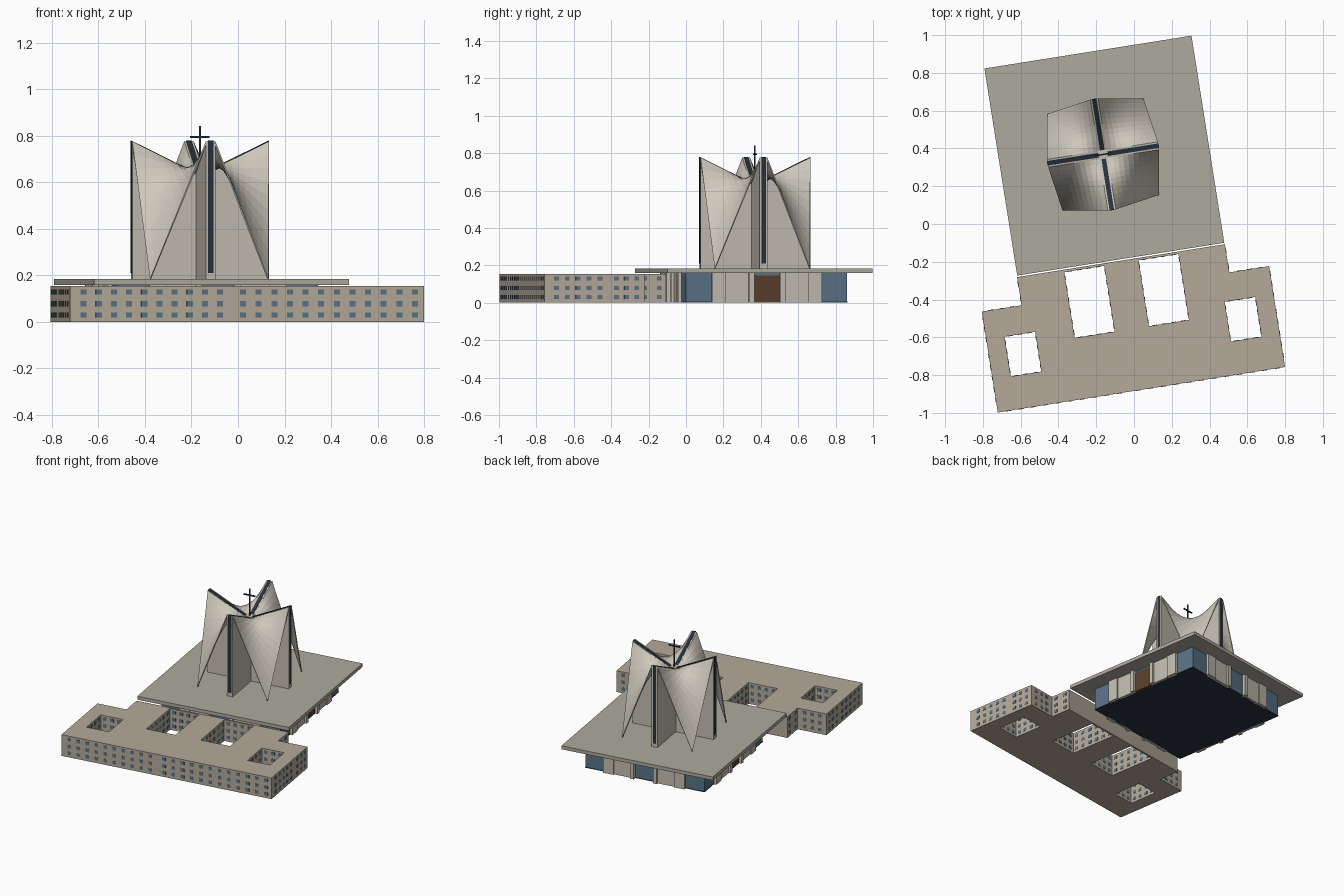
import bpy, bmesh, math
from mathutils import Matrix, Vector

if "Cube" in bpy.data.objects:
    bpy.data.objects.remove(bpy.data.objects["Cube"])

ANG = math.radians(9)
SITE = Matrix.Translation((-0.157, 0.362, 0)) @ Matrix.Rotation(ANG, 4, 'Z')
TOWER = Matrix.Translation((-0.164, 0.368, 0)) @ Matrix.Rotation(ANG, 4, 'Z')


def mat(name, r, g, b):
    m = bpy.data.materials.new(name)
    m.diffuse_color = (r, g, b, 1)
    m.use_nodes = True
    m.node_tree.nodes["Principled BSDF"].inputs["Base Color"].default_value = m.diffuse_color
    return m


CONCRETE = mat("concrete", 0.55, 0.51, 0.44)
SHELL = mat("shell_stone", 0.62, 0.58, 0.50)
ROOF = mat("roof_grey", 0.42, 0.40, 0.34)
ANNEX = mat("annex_beige", 0.46, 0.40, 0.32)
WINDOW = mat("window_blue", 0.10, 0.17, 0.24)
DARK = mat("dark_glass", 0.02, 0.03, 0.045)
DOOR = mat("door_brown", 0.10, 0.05, 0.025)


def finish(name, bm, material, frame):
    bmesh.ops.recalc_face_normals(bm, faces=bm.faces)
    me = bpy.data.meshes.new(name)
    bm.to_mesh(me)
    bm.free()
    me.materials.append(material)
    ob = bpy.data.objects.new(name, me)
    ob.matrix_world = frame
    bpy.context.collection.objects.link(ob)
    return ob


def add_box(bm, x0, x1, y0, y1, z0, z1, turn=0):
    m = (Matrix.Rotation(turn * math.pi / 2, 4, 'Z')
         @ Matrix.Translation(((x0 + x1) / 2, (y0 + y1) / 2, (z0 + z1) / 2))
         @ Matrix.Diagonal((x1 - x0, y1 - y0, z1 - z0, 1)))
    bmesh.ops.create_cube(bm, size=1, matrix=m)


def boxes(name, items, material, frame=SITE):
    bm = bmesh.new()
    for it in items:
        add_box(bm, *it)
    return finish(name, bm, material, frame)


def rect(x0, x1, y0, y1):
    return [(x0, y0), (x1, y0), (x1, y1), (x0, y1)]


# Annex: outline with four courtyards, filled and extruded
H = 0.154
outline = [(-.77, -1.255), (.77, -1.255), (.77, -.714), (.557, -.714),
           (.557, -.563), (-.557, -.563), (-.557, -.714), (-.77, -.714)]
courts = [(-.672, -.508, -1.077, -.864), (-.306, -.092, -.929, -.576),
          (.092, .306, -.929, -.576), (.508, .672, -1.077, -.864)]
bm = bmesh.new()
for loop in [outline] + [rect(*c) for c in courts]:
    vs = [bm.verts.new((x, y, 0)) for x, y in loop]
    for i, v in enumerate(vs):
        bm.edges.new((v, vs[(i + 1) % len(vs)]))
bmesh.ops.triangle_fill(bm, edges=bm.edges[:], use_beauty=True)
bmesh.ops.dissolve_limit(bm, angle_limit=0.01, verts=bm.verts[:], edges=bm.edges[:])
ext = bmesh.ops.extrude_face_region(bm, geom=bm.faces[:], use_keep_orig=True)
bmesh.ops.translate(bm, vec=(0, 0, H),
                    verts=[g for g in ext["geom"] if isinstance(g, bmesh.types.BMVert)])
finish("annex", bm, ANNEX, SITE)

# Annex windows: three rows of thin panes on every wall
panes = []


def row(axis, pos, lo, hi, n):
    for i in range(n):
        c = lo + (hi - lo) * i / max(n - 1, 1)
        for z in (.030, .078, .129):
            a, b = (c - .013, c + .013), (pos - .002, pos + .002)
            panes.append((*a, *b, z - .011, z + .011) if axis == 'x'
                         else (*b, *a, z - .011, z + .011))


row('x', -1.255, -.712, -.118, 10)
row('x', -1.255, -.018, .73, 12)
for s in (-1, 1):
    row('y', s * .77, -1.19, -.955, 5)
    row('y', s * .77, -.865, -.755, 3)
    row('y', s * .557, -.68, -.60, 2)
    row('x', -.714, s * .61, s * .72, 3)
for x0, x1, y0, y1 in courts:
    nx, ny = (4, 6) if y1 - y0 > .3 else (3, 4)
    for y in (y0, y1):
        row('x', y, x0 + .03, x1 - .03, nx)
    for x in (x0, x1):
        row('y', x, y0 + .03, y1 - .03, ny)
boxes("annex_windows", panes, WINDOW)

# Main hall: glazed core, floor plate, stone panels, doors, flat roof
boxes("hall_glazing", [(-.437, .437, -.437, .437, .004, .16)], WINDOW)
boxes("hall_floor", [(-.438, .438, -.438, .438, 0, .006)], DARK)
panels = []
for k in range(4):
    for s in (-1, 1):
        for lo, hi, out in ((.07, .098, .462), (.098, .222, .448), (.222, .298, .457)):
            y0, y1 = sorted((s * lo, s * hi))
            panels.append((.43, out, y0, y1, 0, .16, k))
boxes("hall_panels", panels, CONCRETE)
boxes("hall_doors", [(.43, .443, -.07, .07, 0, .145, k) for k in (0, 2)], DOOR)
boxes("hall_roof", [(-.555, .555, -.555, .555, .159, .184)], ROOF)

# Tower: cross-shaped walls whose tops slope down to the centre
W, ARM, FOOT, TOP, MID, BASE = .021, .297, .258, .776, .63, .184


def arm_prism(name, profile, half, material):
    bm = bmesh.new()
    for k in range(4):
        rot = Matrix.Rotation(k * math.pi / 2, 4, 'Z')
        a, b = ([bm.verts.new(rot @ Vector((r, s * half, z))) for r, z in profile]
                for s in (-1, 1))
        bm.faces.new(a)
        bm.faces.new(b[::-1])
        n = len(profile)
        for i in range(n):
            j = (i + 1) % n
            bm.faces.new((a[i], b[i], b[j], a[j]))
    finish(name, bm, material, TOWER)


arm_prism("tower_walls", [(.01, BASE - .004), (ARM, BASE - .004), (ARM, TOP), (.01, MID + .005)],
          W, CONCRETE)
arm_prism("tower_glass_strips", [(.02, MID - .05), (ARM - .02, .21), (ARM + .002, .21),
                                 (ARM + .002, TOP + .003), (.02, MID + .013)], .012, DARK)

# Tower shells: one saddle surface per quadrant, foot at the corner
N = 10
bm = bmesh.new()
for k in range(4):
    rot = Matrix.Rotation(k * math.pi / 2, 4, 'Z')
    c, a = Vector((W, W, MID + .01)), Vector((ARM, W, TOP))
    f, b = Vector((FOOT, FOOT, BASE)), Vector((W, ARM, TOP))
    g = [[bm.verts.new(rot @ c.lerp(a, i / N).lerp(b.lerp(f, i / N), j / N))
          for j in range(N + 1)] for i in range(N + 1)]
    for i in range(N):
        for j in range(N):
            bm.faces.new((g[i][j], g[i + 1][j], g[i + 1][j + 1], g[i][j + 1]))
shells = finish("tower_shells", bm, SHELL, TOWER)
for v in shells.data.polygons[:1]:
    if v.normal.z < 0:
        shells.data.flip_normals()
sol = shells.modifiers.new("thickness", 'SOLIDIFY')
sol.thickness = .006
sol.offset = -1

# Hub and roof cross
boxes("tower_hub", [(-.024, .024, -.024, .024, .58, .648)], CONCRETE, TOWER)
boxes("roof_cross", [(-.004, .004, -.004, .004, .64, .842),
                     (-.042, .042, -.004, .004, .791, .799)], DARK, TOWER)
